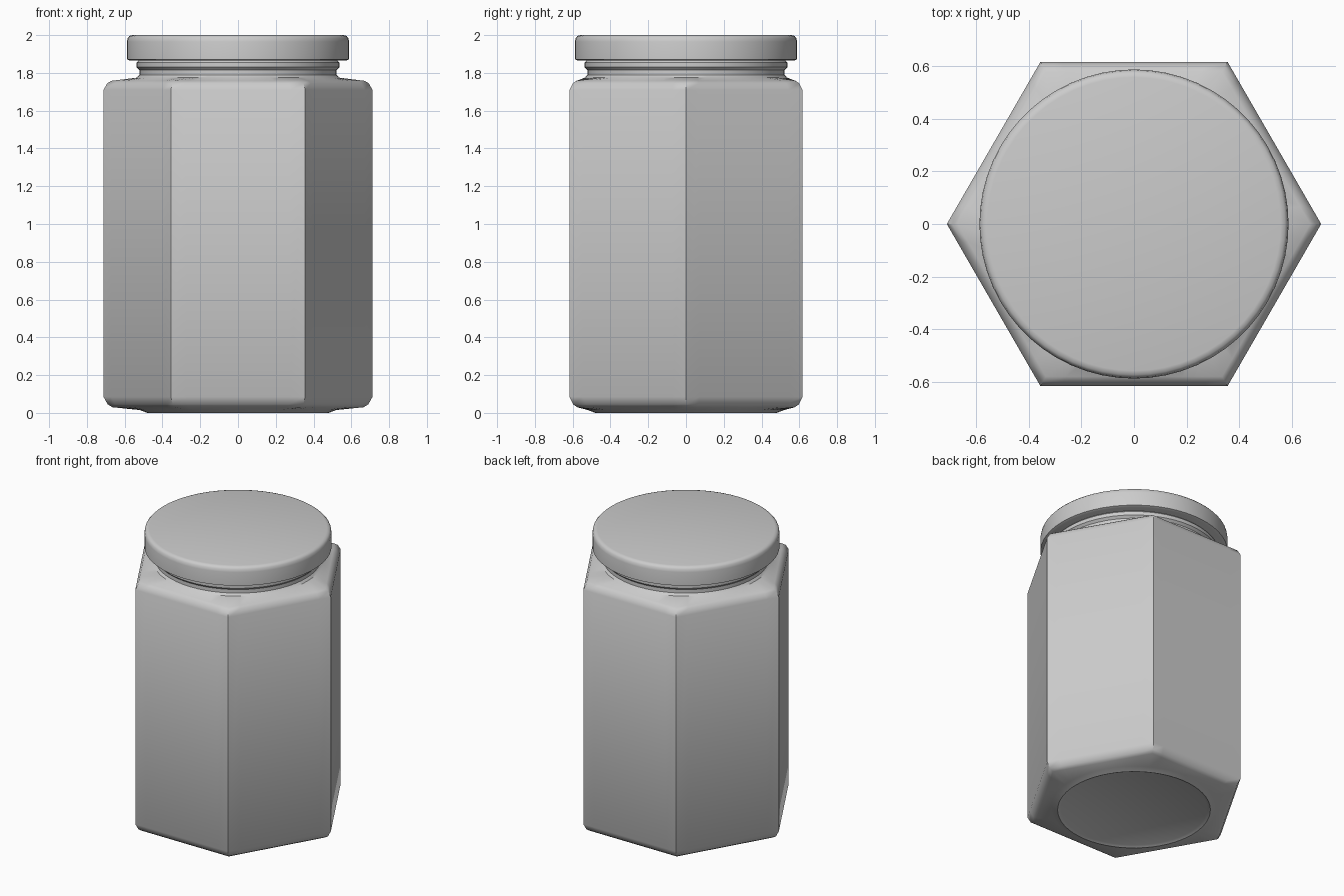
import bpy, bmesh
from math import cos, sin, pi, radians

if "Cube" in bpy.data.objects:
    bpy.data.objects.remove(bpy.data.objects["Cube"])

SEG = 60  # divisible by 6 so the hexagon corners land on vertices


def ring(bm, z, corner, circle, roundness):
    """Ring blended between a hexagon (corner radius) and a circle."""
    verts = []
    for i in range(SEG):
        a = 2 * pi * i / SEG
        local = (a + 1e-6) % (pi / 3) - pi / 6
        hexagon = corner * cos(pi / 6) / cos(local)
        r = hexagon * (1 - roundness) + circle * roundness
        verts.append(bm.verts.new((r * cos(a), r * sin(a), z)))
    return verts


def loft(name, profile):
    """Skin a stack of rings and cap both ends."""
    bm = bmesh.new()
    rings = [ring(bm, *p) for p in profile]
    for low, high in zip(rings, rings[1:]):
        for i in range(SEG):
            j = (i + 1) % SEG
            bm.faces.new((low[i], low[j], high[j], high[i]))
    bm.faces.new(rings[0][::-1])
    bm.faces.new(rings[-1])
    mesh = bpy.data.meshes.new(name)
    bm.to_mesh(mesh)
    bm.free()
    obj = bpy.data.objects.new(name, mesh)
    bpy.context.collection.objects.link(obj)
    bpy.ops.object.select_all(action='DESELECT')
    obj.select_set(True)
    bpy.context.view_layer.objects.active = obj
    bpy.ops.object.shade_smooth_by_angle(angle=radians(35))
    return obj


# Hexagonal glass body, round foot and threaded round neck
loft("jar_body", [
    (0.01, 0, 0.46, 1),
    (0.0, 0, 0.48, 1),
    (0.015, 0, 0.52, 1),
    (0.03, 0.665, 0, 0),
    (0.045, 0.69, 0, 0),
    (0.085, 0.712, 0, 0),
    (1.71, 0.712, 0, 0),
    (1.745, 0.692, 0, 0),
    (1.758, 0.67, 0, 0),
    (1.775, 0, 0.535, 1),
    (1.79, 0, 0.522, 1),
    (1.815, 0, 0.522, 1),
    (1.83, 0, 0.537, 1),
    (1.855, 0, 0.537, 1),
    (1.87, 0, 0.522, 1),
    (1.93, 0, 0.522, 1),
])

# Flat screw lid with a rolled rim
loft("lid", [
    (1.865, 0, 0.572, 1),
    (1.872, 0, 0.588, 1),
    (1.965, 0, 0.588, 1),
    (1.985, 0, 0.584, 1),
    (1.996, 0, 0.574, 1),
    (2.0, 0, 0.558, 1),
])
